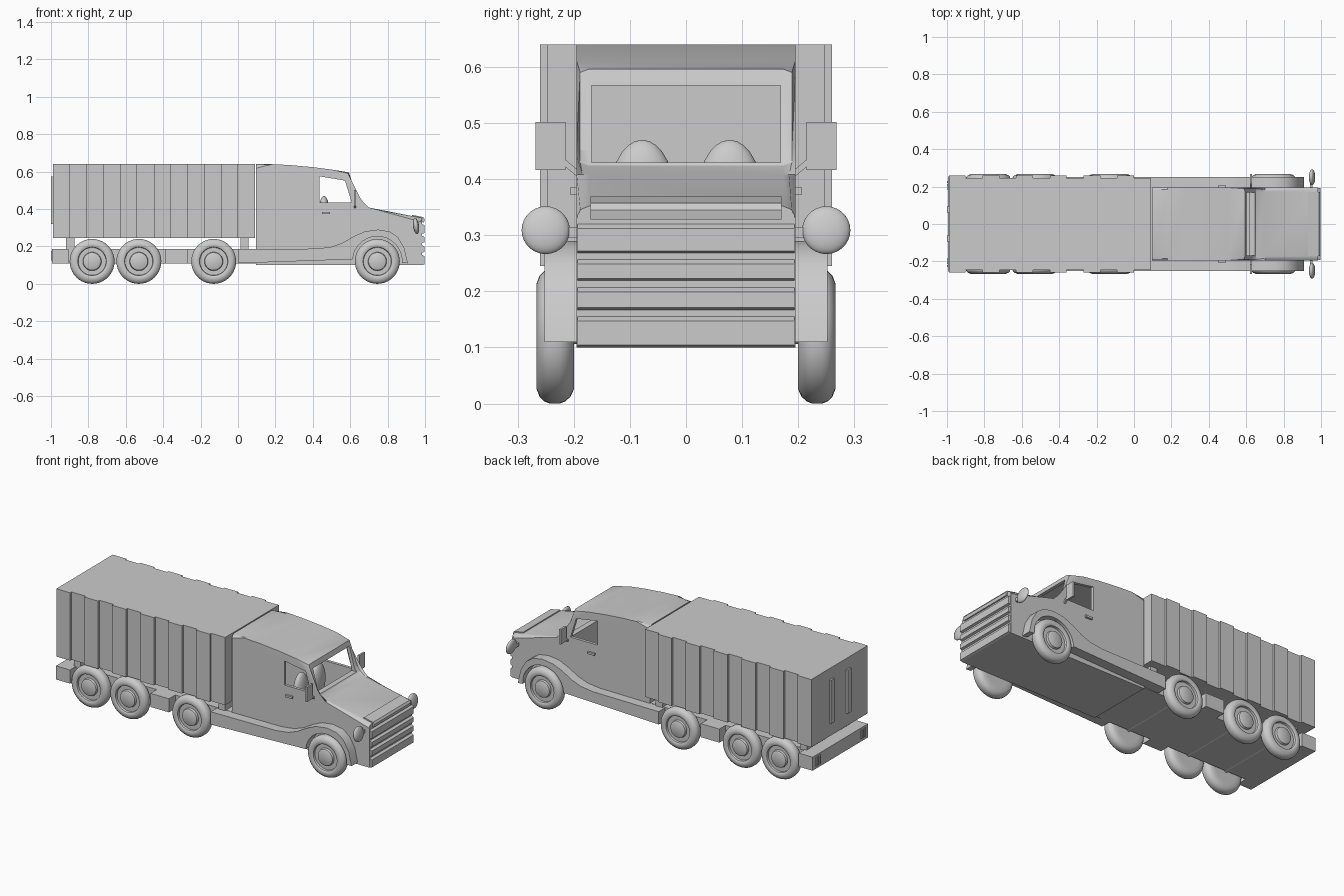
import bpy, bmesh, math
from mathutils import Vector, Matrix

if "Cube" in bpy.data.objects:
    bpy.data.objects.remove(bpy.data.objects["Cube"])


def finish(name, bm, angle=None):
    bmesh.ops.recalc_face_normals(bm, faces=bm.faces)
    me = bpy.data.meshes.new(name)
    bm.to_mesh(me)
    bm.free()
    ob = bpy.data.objects.new(name, me)
    bpy.context.collection.objects.link(ob)
    if angle:
        smooth(ob, angle)
    return ob


def smooth(ob, angle):
    bpy.ops.object.select_all(action='DESELECT')
    ob.select_set(True)
    bpy.context.view_layer.objects.active = ob
    bpy.ops.object.shade_smooth_by_angle(angle=math.radians(angle))


def prism_bm(pts, lo, hi, axis='y'):
    """Extrude a closed 2D outline along y (outline in xz) or z (outline in xy)."""
    bm = bmesh.new()
    put = (lambda p, d: (p[0], d, p[1])) if axis == 'y' else (lambda p, d: (p[0], p[1], d))
    a = [bm.verts.new(put(p, lo)) for p in pts]
    b = [bm.verts.new(put(p, hi)) for p in pts]
    bm.faces.new(a)
    bm.faces.new(b[::-1])
    for i in range(len(pts)):
        j = (i + 1) % len(pts)
        bm.faces.new((a[i], a[j], b[j], b[i]))
    return bm


def prism(name, pts, lo, hi, axis='y', angle=None):
    return finish(name, prism_bm(pts, lo, hi, axis), angle)


def box(name, x0, x1, y0, y1, z0, z1):
    return prism(name, [(x0, y0), (x1, y0), (x1, y1), (x0, y1)], z0, z1, 'z')


def ball(name, loc, size, tilt=0):
    bm = bmesh.new()
    m = Matrix.Translation(loc) @ Matrix.Rotation(tilt, 4, 'Y') @ Matrix.Diagonal((*size, 1))
    bmesh.ops.create_uvsphere(bm, u_segments=24, v_segments=14, radius=1, matrix=m)
    return finish(name, bm, 60)


def lathe(name, prof, x, z, side, n=40):
    """Spin a (radius, y) profile about the y axis through (x, z)."""
    bm = bmesh.new()
    rings = []
    for r, y in prof:
        rings.append([bm.verts.new((x + r * math.cos(2 * math.pi * k / n), side * y,
                                    z + r * math.sin(2 * math.pi * k / n))) for k in range(n)])
    for a, b in zip(rings, rings[1:]):
        for k in range(n):
            bm.faces.new((a[k], a[(k + 1) % n], b[(k + 1) % n], b[k]))
    bm.faces.new(rings[0])
    bm.faces.new(rings[-1])
    return finish(name, bm, 35)


def cut(ob, cutter):
    mod = ob.modifiers.new('cut', 'BOOLEAN')
    mod.operation = 'DIFFERENCE'
    mod.solver = 'EXACT'
    mod.object = cutter
    bpy.context.view_layer.objects.active = ob
    bpy.ops.object.modifier_apply(modifier='cut')
    bpy.data.objects.remove(cutter)


# Corrugated cargo box: alternating outer and recessed panels
N = 12
edge = []
for i in range(N):
    y = 0.26 if i % 2 == 0 else 0.247
    edge += [(-0.99 + 1.08 * i / N, y), (-0.99 + 1.08 * (i + 1) / N, y)]
prism('cargo_box', edge + [(x, -y) for x, y in reversed(edge)], 0.245, 0.64, 'z')
for s in (-1, 1):
    yc = 0.078 * s
    box('rear_door_bar', -1.0, -0.985, yc - 0.016, yc + 0.016, 0.32, 0.575)
    for k in range(3):
        yl = s * (0.19 + 0.017 * k)
        box('tail_light', -1.0, -0.985, yl - 0.006, yl + 0.006, 0.125, 0.175)
for x in (-0.897, 0.035):
    box('box_support', x - 0.022, x + 0.022, -0.2, 0.2, 0.18, 0.25)

# Chassis slab and the side blocks between the wheels
box('chassis', -0.99, 0.1, -0.192, 0.192, 0.108, 0.187)
box('rear_bumper', -0.995, -0.905, -0.255, 0.255, 0.108, 0.187)
for s in (-1, 1):
    y0, y1 = sorted((0.19 * s, 0.25 * s))
    box('chassis_side_block', -0.39, -0.27, y0, y1, 0.108, 0.187)

# Cab shell: side profile with softened roof and hood edges
W = 0.195
profile = [(0.097, 0.1), (0.097, 0.64), (0.18, 0.64), (0.28, 0.635), (0.4, 0.624), (0.5, 0.611),
           (0.593, 0.596), (0.633, 0.45), (0.652, 0.424), (0.7, 0.408), (0.985, 0.352), (0.985, 0.1)]
bm = prism_bm(profile, -W, W)
rim = [e for e in bm.edges
       if all(abs(abs(v.co.y) - W) < 1e-4 and v.co.z > 0.34 for v in e.verts)
       and abs(e.verts[0].co.y - e.verts[1].co.y) < 1e-4]
bmesh.ops.bevel(bm, geom=rim, offset=0.022, segments=2, affect='EDGES', profile=0.5)
cab = finish('cab_body', bm)
cut(cab, prism('cavity', [(0.115, 0.2), (0.115, 0.62), (0.28, 0.616), (0.5, 0.592), (0.578, 0.58),
                          (0.615, 0.44), (0.63, 0.2)], -0.178, 0.178))
cut(cab, prism('side_window', [(0.435, 0.435), (0.435, 0.575), (0.572, 0.552), (0.608, 0.435)],
               -0.4, 0.4))
cut(cab, prism('windshield', [(0.53, 0.43), (0.53, 0.567), (0.7, 0.567), (0.7, 0.43)],
               -0.168, 0.168))
smooth(cab, 28)

# Grille with horizontal slats and a lip above it
slats = [(0.1, 0.155), (0.167, 0.207), (0.219, 0.257), (0.268, 0.32)]
front = []
for a, b in slats:
    front += [(0.985, a), (0.998, a + 0.004), (0.998, b - 0.008), (0.985, b)]
prism('grille', [(0.96, 0.1)] + front + [(0.985, 0.338), (0.96, 0.338)], -0.193, 0.193)
lip = prism('hood_lip', [(0.93, 0.34), (0.93, 0.369), (0.99, 0.357), (0.998, 0.345), (0.995, 0.328)],
            -0.17, 0.17)

# Running boards flowing into the front fenders
WX, WZ = 0.745, 0.122
arch = [(WX + 0.132 * math.cos(math.radians(t)), WZ + 0.132 * math.sin(math.radians(t)))
        for t in range(-4, 185, 12)]
outer = [(0.0, 0.11), (0.0, 0.185), (0.42, 0.188), (0.5, 0.198), (0.56, 0.22), (0.62, 0.255),
         (0.68, 0.281), (0.75, 0.29), (0.81, 0.28), (0.855, 0.25), (0.89, 0.19), (0.908, 0.11)]
for s in (-1, 1):
    y0, y1 = sorted((0.185 * s, 0.252 * s))
    prism('fender_and_running_board', outer + arch, y0, y1, angle=30)

    # Headlight, wing mirror, mirror arm and door handle
    ball('headlight', (0.952, 0.25 * s, 0.309), (0.016, 0.043, 0.043), math.radians(-8))
    y0, y1 = sorted((0.185 * s, 0.24 * s))
    box('headlight_bracket', 0.94, 0.955, y0, y1, 0.295, 0.315)
    y0, y1 = sorted((0.215 * s, 0.268 * s))
    box('wing_mirror', 0.62, 0.632, y0, y1, 0.416, 0.502)
    bm = bmesh.new()
    bmesh.ops.create_cube(bm, size=1, matrix=Matrix.Translation((0.626, 0.205 * s, 0.42)) @
                          Matrix.Rotation(0.7 * s, 4, 'X') @ Matrix.Diagonal((0.01, 0.045, 0.01, 1)))
    finish('mirror_arm', bm)
    y0, y1 = sorted((0.19 * s, 0.207 * s))
    box('door_handle', 0.448, 0.492, y0, y1, 0.373, 0.385)

    # Seat backs and cushions inside the cab
    ball('seat_back', (0.46, 0.078 * s, 0.37), (0.03, 0.058, 0.1))

# Wheels: rounded tyre, recessed rim, raised hub
tyre = [(0.07, 0.2), (0.095, 0.2), (0.108, 0.206), (0.116, 0.215), (0.12, 0.225), (0.12, 0.243),
        (0.116, 0.253), (0.108, 0.261), (0.095, 0.266), (0.082, 0.266), (0.076, 0.262),
        (0.074, 0.25), (0.05, 0.25), (0.047, 0.262), (0.04, 0.266)]
for x in (-0.78, -0.53, -0.13, WX):
    for s in (-1, 1):
        lathe('wheel', [(r, y) for r, y in tyre], x, 0.12, s)
    lathe('axle', [(0.014, -0.21), (0.014, 0.21)], x, 0.12, 1, 12)
